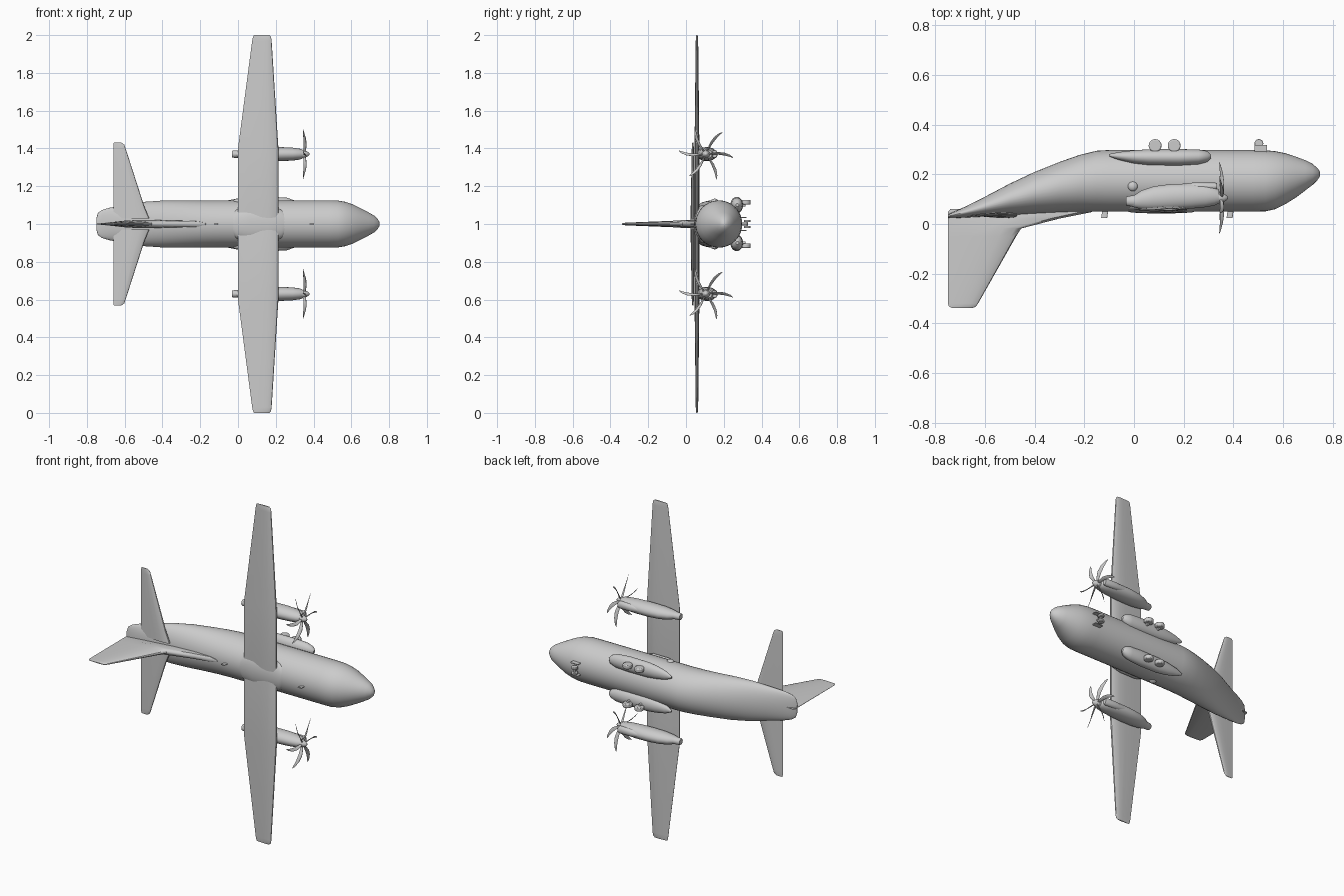
import bpy, bmesh, math
from mathutils import Vector

# Aircraft axes: nose +x, top of aircraft -y, span along z about z = 1
def loft(name, rings, angle=35):
    """Skin a list of closed point rings and cap both ends."""
    bm = bmesh.new()
    rows = [[bm.verts.new(p) for p in r] for r in rings]
    n = len(rows[0])
    for a, b in zip(rows, rows[1:]):
        for i in range(n):
            j = (i + 1) % n
            bm.faces.new((a[i], a[j], b[j], b[i]))
    bm.faces.new(rows[0][::-1])
    bm.faces.new(rows[-1])
    bmesh.ops.recalc_face_normals(bm, faces=bm.faces)
    me = bpy.data.meshes.new(name)
    bm.to_mesh(me)
    bm.free()
    ob = bpy.data.objects.new(name, me)
    bpy.context.collection.objects.link(ob)
    smooth(ob, angle)
    return ob

def smooth(ob, angle=35):
    bpy.ops.object.select_all(action='DESELECT')
    ob.select_set(True)
    bpy.context.view_layer.objects.active = ob
    bpy.ops.object.shade_smooth_by_angle(angle=math.radians(angle))

def body(name, sections, zc=1.0, n=32, angle=35):
    """Oval body along x; sections are (x, y_top, y_belly, half_width)."""
    rings = []
    for x, y0, y1, w in sections:
        c, r = (y0 + y1) / 2, (y1 - y0) / 2
        rings.append([(x, c + r * math.cos(2 * math.pi * i / n),
                       zc + w * math.sin(2 * math.pi * i / n)) for i in range(n)])
    return loft(name, rings, angle)

FOIL = [(0, 0), (.015, .2), (.08, .4), (.25, .5), (.45, .45), (.75, .22), (1, .03)]
LOOP = FOIL + [(u, -v) for u, v in FOIL[:0:-1]]

def foil(x_te, x_le, thick):
    return [(x_le + (x_te - x_le) * u, thick * v) for u, v in LOOP]

def cylinder(name, loc, r, depth, axis='Z'):
    rot = {'Z': (0, 0, 0), 'Y': (math.pi / 2, 0, 0), 'X': (0, math.pi / 2, 0)}[axis]
    bpy.ops.mesh.primitive_cylinder_add(vertices=24, radius=r, depth=depth,
                                        location=loc, rotation=rot)
    ob = bpy.context.object
    ob.name = name
    m = ob.modifiers.new('edge', 'BEVEL')
    m.width, m.segments = min(r, depth) * .2, 2
    smooth(ob)

def box(name, loc, size):
    bpy.ops.mesh.primitive_cube_add(size=1, location=loc)
    ob = bpy.context.object
    ob.name = name
    ob.scale = size

# Fuselage with upswept flat tail and blunt nose
body('fuselage', [
    (-.75, .026, .034, .03), (-.742, .024, .042, .058), (-.72, .024, .052, .074),
    (-.68, .026, .070, .086), (-.60, .030, .110, .100), (-.50, .036, .163, .117),
    (-.40, .042, .210, .124), (-.30, .047, .250, .125), (-.22, .050, .278, .125),
    (-.15, .050, .295, .125), (-.10, .050, .298, .125), (.20, .050, .298, .125),
    (.48, .050, .298, .125), (.53, .051, .297, .124), (.57, .060, .293, .117),
    (.61, .080, .285, .103), (.65, .105, .272, .083), (.69, .135, .257, .062),
    (.72, .158, .242, .045), (.74, .178, .224, .026), (.748, .190, .212, .012),
    (.75, .199, .203, .002)], n=40)

# Main wing, full span, notched at the centreline
half = [(.0, .035, .200, .020), (.035, .0, .214, .026), (.40, .0, .214, .026),
        (.97, .075, .178, .013), (.99, .079, .175, .011), (1.0, .084, .165, .006)]
stations = [(-z, *s) for z, *s in half[:0:-1]] + half
loft('main_wing', [[(x, .058 + y, 1 + z) for x, y in foil(a, b, t)]
                   for z, a, b, t in stations])

# Wing root fairing
body('wing_fairing', [(-.06, .060, .075, .02), (-.01, .046, .11, .075),
                      (.06, .043, .13, .10), (.16, .043, .13, .10),
                      (.23, .046, .11, .075), (.28, .060, .075, .02)])

# Fin with dorsal fillet, swept leading edge
fin = [(.06, -.74, -.16, .030), (.048, -.75, -.17, .036), (.022, -.75, -.30, .040),
       (-.018, -.75, -.455, .042), (-.05, -.75, -.475, .036), (-.32, -.75, -.628, .014),
       (-.333, -.745, -.637, .010), (-.338, -.735, -.65, .005)]
loft('tail_fin', [[(x, y, 1 + t) for x, t in foil(a, b, th)] for y, a, b, th in fin])

# Small fuselage antennas and belly-side blade on the back
for i, x in enumerate((-.115, .39)):
    loft(f'antenna_{i}', [[(px - d, y, 1 + t) for px, t in foil(x - .012, x + .012, .006)]
                          for y, d in ((.06, 0), (.025, .005))])

# Propeller blade sections: radius, sweep, chord, pitch angle, thickness, x shift
BLADE = [(.012, 0, .012, 80, .008, 0), (.03, .002, .016, 65, .006, .003),
         (.065, .004, .021, 50, .004, .005), (.10, .000, .019, 38, .003, .002),
         (.13, -.010, .012, 30, .002, -.003), (.143, -.018, .004, 26, .001, -.006)]

for side, s in (('left', 1), ('right', -1)):
    # Horizontal stabiliser
    tail = [(.03, -.66, -.47, .024), (.09, -.66, -.495, .022), (.40, -.66, -.595, .011),
            (.42, -.66, -.602, .009), (.432, -.657, -.618, .004)]
    loft(f'tailplane_{side}', [[(x, .036 + y, 1 + s * z) for x, y in foil(a, b, t)]
                               for z, a, b, t in tail])

    # Engine nacelle, exhaust, intake and spinner
    ze = 1 + s * .37
    body(f'nacelle_{side}', [
        (-.01, .070, .108, .016), (.03, .060, .135, .027), (.08, .056, .152, .034),
        (.15, .057, .161, .037), (.23, .062, .163, .037), (.29, .068, .160, .034),
        (.325, .075, .152, .029), (.342, .083, .138, .024)], ze)
    body(f'exhaust_{side}', [(-.032, .076, .108, .016), (-.028, .073, .111, .019),
                             (.03, .066, .122, .021)], ze, 20)
    body(f'intake_{side}', [(.18, .135, .160, .012), (.25, .135, .168, .021),
                            (.325, .135, .167, .022), (.334, .138, .164, .019)], ze, 20)
    body(f'spinner_{side}', [(.335, .083, .127, .022), (.350, .084, .126, .021),
                             (.365, .090, .120, .015), (.375, .097, .113, .008),
                             (.379, .103, .107, .002)], ze, 20)

    # Six curved propeller blades
    for k in range(6):
        a = k * math.pi / 3
        rad = Vector((0, math.cos(a), math.sin(a)))
        tan = Vector((0, -math.sin(a), math.cos(a)))
        ax = Vector((1, 0, 0))
        hub = Vector((.350, .105, ze))
        rings = []
        for r, sw, ch, pitch, th, dx in BLADE:
            p = math.radians(pitch)
            u = tan * math.cos(p) + ax * math.sin(p)
            v = ax * math.cos(p) - tan * math.sin(p)
            c = hub + rad * r + tan * sw + ax * dx
            rings.append([c + u * x + v * y for x, y in foil(-ch / 2, ch / 2, th)])
        loft(f'blade_{side}_{k}', rings)

    # Landing gear sponson with two wheels
    body(f'gear_sponson_{side}', [
        (-.10, .272, .282, .006), (-.06, .258, .290, .024), (0, .244, .297, .036),
        (.06, .237, .301, .043), (.18, .235, .302, .044), (.26, .240, .300, .039),
        (.295, .250, .294, .026), (.31, .264, .280, .008)], 1 + s * .1, 24)
    for i, x in enumerate((.085, .162)):
        cylinder(f'main_wheel_{side}_{i}', (x, .316, 1 + s * .115), .026, .024)
        cylinder(f'main_leg_{side}_{i}', (x, .29, 1 + s * .1), .008, .05, 'Y')

    # Bubble window on the rear side
    bpy.ops.mesh.primitive_uv_sphere_add(segments=20, ring_count=12, radius=.02,
                                         location=(-.005, .152, 1 + s * .12))
    bpy.context.object.name = f'bubble_window_{side}'
    bpy.context.object.scale.z = .7
    smooth(bpy.context.object)

    # Nose wheel and gear door
    cylinder(f'nose_wheel_{side}', (.503, .324, 1 + s * .016), .018, .012)
    box(f'nose_door_{side}', (.51, .305, 1 + s * .034), (.05, .028, .004))

# Nose gear strut and axle
cylinder('nose_strut', (.505, .305, 1), .007, .04, 'Y')
cylinder('nose_axle', (.503, .324, 1), .005, .03)
